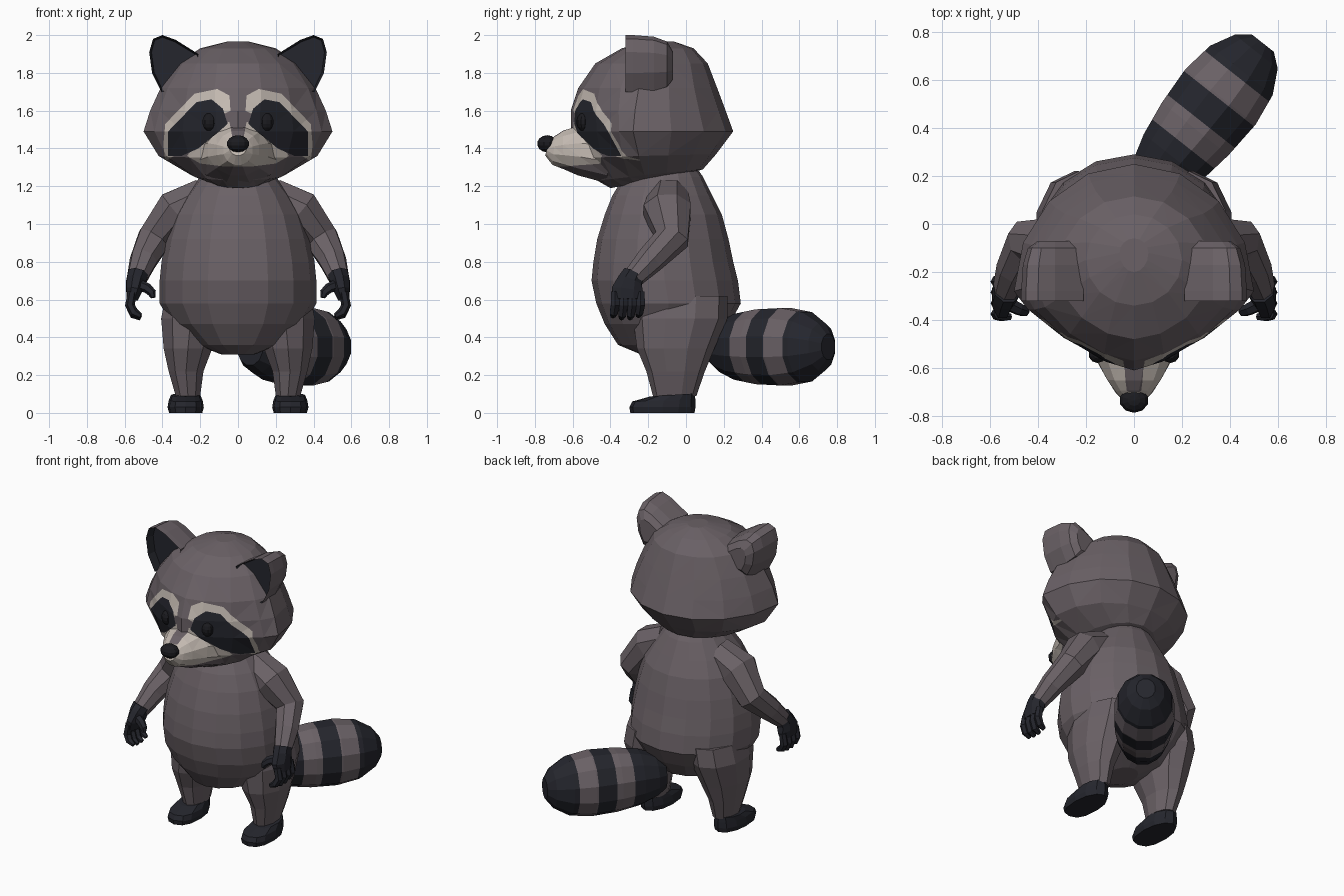
import bpy, bmesh, math
from mathutils import Vector

if "Cube" in bpy.data.objects:
    bpy.data.objects.remove(bpy.data.objects["Cube"])

def material(name, col):
    m = bpy.data.materials.new(name)
    m.diffuse_color = (*col, 1)
    m.use_nodes = True
    m.node_tree.nodes["Principled BSDF"].inputs["Base Color"].default_value = m.diffuse_color
    return m

FUR = material("grey fur", (0.145, 0.12, 0.133))
DARK = material("dark fur", (0.018, 0.019, 0.026))
CREAM = material("cream fur", (0.56, 0.50, 0.45))
BLACK = material("nose black", (0.011, 0.011, 0.014))

def finish(name, bm, mats, mirror=False):
    bmesh.ops.recalc_face_normals(bm, faces=bm.faces)
    me = bpy.data.meshes.new(name)
    bm.to_mesh(me)
    bm.free()
    for m in mats:
        me.materials.append(m)
    ob = bpy.data.objects.new(name, me)
    bpy.context.collection.objects.link(ob)
    if mirror:
        ob.modifiers.new("mirror", "MIRROR").use_mirror_merge = False
    return ob

def loft(bm, rings):
    """Skin a list of equal-length point rings and cap both ends."""
    vs = [[bm.verts.new(p) for p in r] for r in rings]
    n = len(vs[0])
    for a, b in zip(vs, vs[1:]):
        for i in range(n):
            j = (i + 1) % n
            bm.faces.new((a[i], a[j], b[j], b[i]))
    return bm.faces.new(vs[0][::-1]), bm.faces.new(vs[-1])

def oval(z, yf, yb, w, ym=None, p=2.0, cx=0, n=16, zf=0):
    """Horizontal ring: front y, back y, half width, y of widest point, front squareness."""
    ym = (yf + yb) / 2 if ym is None else ym
    pts = []
    for i in range(n):
        a = math.tau * i / n
        s, c = math.sin(a), math.cos(a)
        e = 2 / p if c < 0 else 1
        x = math.copysign(abs(s) ** e, s) * w
        y = ym + ((yb - ym) * c if c > 0 else (yf - ym) * abs(c) ** e)
        pts.append((cx + x, y, z + zf * c))
    return pts

def tube(bm, path, radii, n=8, side=Vector((0, 1, 0))):
    """Round tube along a path; a radius pair gives (along side, across)."""
    pts = [Vector(p) for p in path]
    rings = []
    for i, p in enumerate(pts):
        t = (pts[min(i + 1, len(pts) - 1)] - pts[max(i - 1, 0)]).normalized()
        u = (side - t * side.dot(t)).normalized()
        v = t.cross(u)
        r = radii[i] if isinstance(radii[i], tuple) else (radii[i], radii[i])
        rings.append([p + u * r[0] * math.cos(a) + v * r[1] * math.sin(a)
                      for a in (math.tau * (k + .5) / n for k in range(n))])
    return loft(bm, rings)

# torso
bm = bmesh.new()
loft(bm, [oval(*r) for r in (
    (.31, -.24, .0, .09), (.36, -.36, .14, .22), (.47, -.43, .23, .35),
    (.58, -.475, .29, .415), (.70, -.50, .275, .415), (.80, -.49, .25, .405),
    (.92, -.47, .225, .38), (1.05, -.43, .19, .34), (1.15, -.39, .14, .28),
    (1.25, -.33, .09, .20), (1.32, -.28, .04, .15))])
finish("torso", bm, [FUR])

# legs
bm = bmesh.new()
loft(bm, [oval(z, cy - ry, cy + ry, rx, cx=cx, n=10) for z, cx, cy, rx, ry in (
    (.09, .265, -.06, .068, .115), (.22, .275, -.055, .097, .155),
    (.34, .265, -.055, .135, .205), (.50, .25, -.03, .165, .25),
    (.62, .23, -.02, .16, .24))])
finish("legs", bm, [FUR], True)

# feet
bm = bmesh.new()
loft(bm, [oval(z, yf, yb, w, cx=.277, n=12, p=2.6, zf=zf) for z, yf, yb, w, zf in (
    (0, -.295, .045, .088, 0), (.03, -.30, .05, .096, 0),
    (.065, -.285, .05, .09, .005), (.095, -.19, .045, .078, .008))])
finish("feet", bm, [DARK], True)

# arms
bm = bmesh.new()
tube(bm, [(.18, -.09, 1.14), (.33, -.10, 1.07), (.445, -.075, .92),
          (.50, -.19, .81), (.535, -.285, .71)],
     [.11, (.135, .12), .095, .076, .056])
finish("arms", bm, [FUR], True)

# hands: palm, four curled fingers and a thumb
bm = bmesh.new()
tube(bm, [(.53, -.275, .735), (.54, -.295, .70), (.55, -.31, .65), (.56, -.31, .60)],
     [(.062, .058), (.07, .055), (.09, .046), (.082, .032)])
for y, drop in ((-.375, .01), (-.33, 0), (-.285, 0), (-.24, .012)):
    tube(bm, [(.56, y, .64), (.572, y, .57), (.55, y - .008, .52 + drop),
              (.515, y - .012, .502 + drop)], [.024, .026, .024, .014], 6)
tube(bm, [(.53, -.33, .68), (.48, -.355, .66), (.455, -.365, .635), (.45, -.37, .61)],
     [.03, .027, .023, .013], 6)
finish("hands", bm, [DARK], True)

# tail: rings every few centimetres so the bands end on clean edges
PROFILE = [(-.06, .09, .10), (.0, .13, .14), (.10, .16, .18), (.25, .183, .205),
           (.42, .193, .212), (.56, .172, .19), (.66, .118, .13), (.705, .06, .07)]
BANDS = [.17, .29, .41, .53]

def tail_size(t):
    for (a, ra, za), (b, rb, zb) in zip(PROFILE, PROFILE[1:]):
        if a <= t <= b:
            k = (t - a) / (b - a)
            return ra + (rb - ra) * k, za + (zb - za) * k

stations = sorted([p[0] for p in PROFILE] + BANDS)
bm = bmesh.new()
d = Vector((.62, .785, 0))
base = Vector((.10, .20, .35))
tube(bm, [base + d * t for t in stations], [tail_size(t) for t in stations], 12,
     Vector((.785, -.62, 0)))
for f in bm.faces:
    t = (f.calc_center_median() - base).dot(d)
    f.material_index = 1 - sum(t > b for b in BANDS) % 2
finish("tail", bm, [FUR, DARK])

# head with muzzle
bm = bmesh.new()
loft(bm, [oval(*r[:6], zf=r[6]) for r in (
    (1.23, -.40, .03, .15, -.2, 1.8, .04), (1.26, -.47, .09, .25, -.22, 1.7, .03),
    (1.36, -.57, .16, .42, -.25, 1.45, .01), (1.49, -.61, .25, .50, -.28, 1.3, 0),
    (1.60, -.61, .21, .465, -.27, 1.4, 0), (1.72, -.57, .165, .41, -.25, 1.6, 0),
    (1.85, -.48, .115, .32, -.2, 1.8, 0), (1.93, -.34, .04, .20, -.15, 2, 0),
    (1.965, -.20, -.06, .06, -.12, 2, 0))])
tube(bm, [(0, -.40, 1.37), (0, -.56, 1.392), (0, -.65, 1.392), (0, -.70, 1.39), (0, -.735, 1.40)],
     [(.24, .16), (.165, .14), (.115, .105), (.08, .08), (.045, .04)], 12, Vector((1, 0, 0)))
bmesh.ops.triangulate(bm, faces=bm.faces)

# face markings, cut into the front of the head
BROW = [(.04, 1.60), (.045, 1.68), (.11, 1.715), (.23, 1.69), (.385, 1.53),
        (.395, 1.42), (.385, 1.33), (.34, 1.36), (.20, 1.50), (.08, 1.58)]
CHEEK = [(-.01, 1.46), (.03, 1.46), (.045, 1.54), (.11, 1.53), (.22, 1.43),
         (.27, 1.36), (.20, 1.32), (.08, 1.305), (-.01, 1.305)]
MASK = [(.055, 1.53), (.08, 1.61), (.14, 1.66), (.22, 1.645), (.37, 1.49),
        (.37, 1.36), (.30, 1.36), (.21, 1.40), (.10, 1.49)]

def inside(x, z, poly):
    hit = False
    for (x1, z1), (x2, z2) in zip(poly, poly[1:] + poly[:1]):
        if (z1 > z) != (z2 > z) and x < x1 + (z - z1) * (x2 - x1) / (z2 - z1):
            hit = not hit
    return hit

def cut(a, b):
    faces = []
    lo_x, hi_x, lo_z, hi_z = min(a[0], b[0]), max(a[0], b[0]), min(a[1], b[1]), max(a[1], b[1])
    for f in bm.faces:
        xs, zs = [v.co.x for v in f.verts], [v.co.z for v in f.verts]
        if (f.calc_center_median().y < -.22 and max(xs) > lo_x and min(xs) < hi_x
                and max(zs) >= lo_z and min(zs) <= hi_z):
            faces.append(f)
    geom = set(faces) | {e for f in faces for e in f.edges} | {v for f in faces for v in f.verts}
    bmesh.ops.bisect_plane(bm, geom=list(geom), dist=1e-5, plane_co=(a[0], 0, a[1]),
                           plane_no=(b[1] - a[1], 0, a[0] - b[0]))

for poly in (BROW, CHEEK, MASK):
    for a, b in zip(poly, poly[1:] + poly[:1]):
        for s in (1, -1):
            cut((a[0] * s, a[1]), (b[0] * s, b[1]))
for f in bm.faces:
    c = f.calc_center_median()
    if c.y < -.22:
        for poly, idx in ((BROW, 2), (CHEEK, 2), (MASK, 1)):
            if inside(abs(c.x), c.z, poly):
                f.material_index = idx
finish("head", bm, [FUR, DARK, CREAM])

# ears: rounded shell with a pale rim and a dark hollow
EAR = [(.21, 1.90), (.33, 1.975), (.40, 2.0), (.45, 1.98), (.47, 1.91),
       (.455, 1.80), (.405, 1.70), (.30, 1.71), (.22, 1.80)]
bm = bmesh.new()
front, _ = loft(bm, [[(.33 + (x - .33) * k, y, 1.83 + (z - 1.83) * k) for x, z in EAR]
                     for y, k in ((-.32, 1), (-.28, 1.0), (-.17, .95), (-.10, .8), (-.07, .5))])
rim = bmesh.ops.inset_region(bm, faces=[front], thickness=.042, use_even_offset=True)["faces"]
hollow = bmesh.ops.inset_region(bm, faces=[front], thickness=.012, depth=-.06)["faces"]
for f in rim:
    f.material_index = 2
for f in hollow + [front]:
    f.material_index = 1
# push the hollow backwards whichever way the inset went
for v in front.verts:
    v.co.y = -.26
finish("ears", bm, [FUR, DARK, CREAM], True)

# eyes and nose
def ball(name, loc, size, mat, mirror=False):
    bm = bmesh.new()
    bmesh.ops.create_uvsphere(bm, u_segments=10, v_segments=7, radius=1)
    bmesh.ops.scale(bm, vec=size, verts=bm.verts)
    bmesh.ops.translate(bm, vec=loc, verts=bm.verts)
    finish(name, bm, [mat], mirror)

ball("eyes", (.152, -.545, 1.54), (.038, .035, .048), BLACK, True)
ball("nose", (0, -.735, 1.425), (.062, .053, .045), BLACK)
